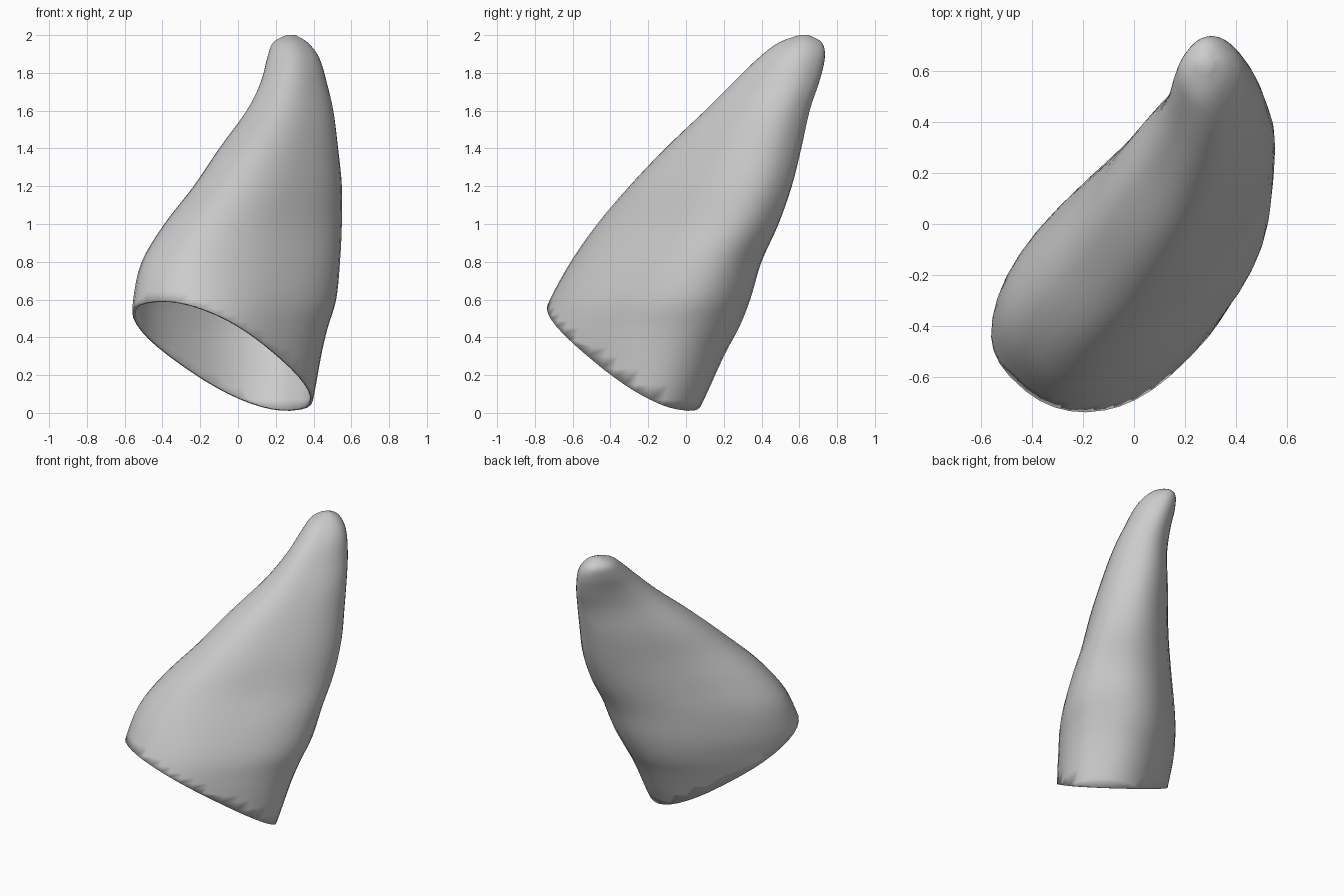
import bpy, bmesh, math
from mathutils import Vector

cube = bpy.data.objects.get("Cube")
if cube:
    bpy.data.objects.remove(cube)

# Cross-sections up the horn: height, x range, y range, narrowness
SECTIONS = [
    (-0.15, -0.62, 0.34, -0.9, -0.05, 0.56),
    (0, -0.58, 0.385, -0.88, 0.06, 0.57),
    (0.3, -0.57, 0.44, -0.82, 0.2, 0.6),
    (0.45, -0.56, 0.475, -0.78, 0.28, 0.61),
    (0.6, -0.555, 0.52, -0.72, 0.34, 0.6),
    (0.8, -0.51, 0.54, -0.61, 0.4, 0.56),
    (1, -0.39, 0.55, -0.47, 0.49, 0.52),
    (1.2, -0.235, 0.55, -0.3, 0.56, 0.54),
    (1.4, -0.1, 0.53, -0.11, 0.61, 0.59),
    (1.6, 0.045, 0.505, 0.1, 0.655, 0.66),
    (1.75, 0.12, 0.47, 0.25, 0.705, 0.74),
    (1.88, 0.155, 0.43, 0.385, 0.735, 0.87),
    (1.96, 0.185, 0.37, 0.49, 0.72, 0.95),
    (2, 0.255, 0.305, 0.6, 0.65, 1),
]
SIDES, STEPS = 40, 4
POWER = 2.4          # slightly squarer than an ellipse
DUAL = POWER / (POWER - 1)


def spline(a, b, c, d, t):
    """Smooth curve between b and c."""
    return 0.5 * (2 * b + (c - a) * t + (2 * a - 5 * b + 4 * c - d) * t * t
                  + (3 * b - a - 3 * c + d) * t ** 3)


def smooth_sections():
    rows = [Vector(s) for s in SECTIONS]
    rows = [rows[0]] + rows + [rows[-1]]
    for i in range(1, len(rows) - 2):
        for k in range(STEPS):
            yield spline(*rows[i - 1:i + 3], k / STEPS)
    yield rows[-1]


def rounded(value):
    return math.copysign(abs(value) ** (2 / POWER), value)


def add_ring(bm, row):
    """Diagonal flattened oval that fills the given x and y ranges."""
    z, x0, x1, y0, y1, narrow = row
    reach = (1 + narrow ** DUAL) ** (1 / DUAL)
    ring = []
    for k in range(SIDES):
        ang = math.tau * (k + 0.5) / SIDES
        u = rounded(math.cos(ang)) / reach
        v = rounded(math.sin(ang)) * narrow / reach
        ring.append(bm.verts.new(((x0 + x1) / 2 + (u - v) * (x1 - x0) / 2,
                                  (y0 + y1) / 2 + (u + v) * (y1 - y0) / 2, z)))
    return ring


# Horn skin lofted through the rings, closed at the tip
bm = bmesh.new()
rings = [add_ring(bm, row) for row in smooth_sections()]
for low, high in zip(rings, rings[1:]):
    for k in range(SIDES):
        n = (k + 1) % SIDES
        bm.faces.new((low[k], low[n], high[n], high[k]))
bm.faces.new(rings[-1])

# Slanted open mouth, with slivers along the cut merged
bmesh.ops.bisect_plane(bm, geom=bm.verts[:] + bm.edges[:] + bm.faces[:],
                       plane_co=(0, 0, 0.113), plane_no=(0.351, 0.507, 1),
                       clear_inner=True)
bmesh.ops.remove_doubles(bm, verts=[v for v in bm.verts if v.co.z < 0.7],
                         dist=0.02)
mesh = bpy.data.meshes.new("horn_shell")
bm.to_mesh(mesh)
bm.free()
horn = bpy.data.objects.new("horn_shell", mesh)
bpy.context.collection.objects.link(horn)

# Thin wall
wall = horn.modifiers.new("wall", 'SOLIDIFY')
wall.thickness = 0.016
wall.offset = -1

# Single plain grey
grey = bpy.data.materials.new("plain_grey")
grey.use_nodes = True
color = (0.6, 0.6, 0.6, 1)
grey.diffuse_color = color
grey.node_tree.nodes["Principled BSDF"].inputs["Base Color"].default_value = color
mesh.materials.append(grey)

bpy.context.view_layer.objects.active = horn
horn.select_set(True)
bpy.ops.object.shade_smooth_by_angle(angle=math.radians(50))
